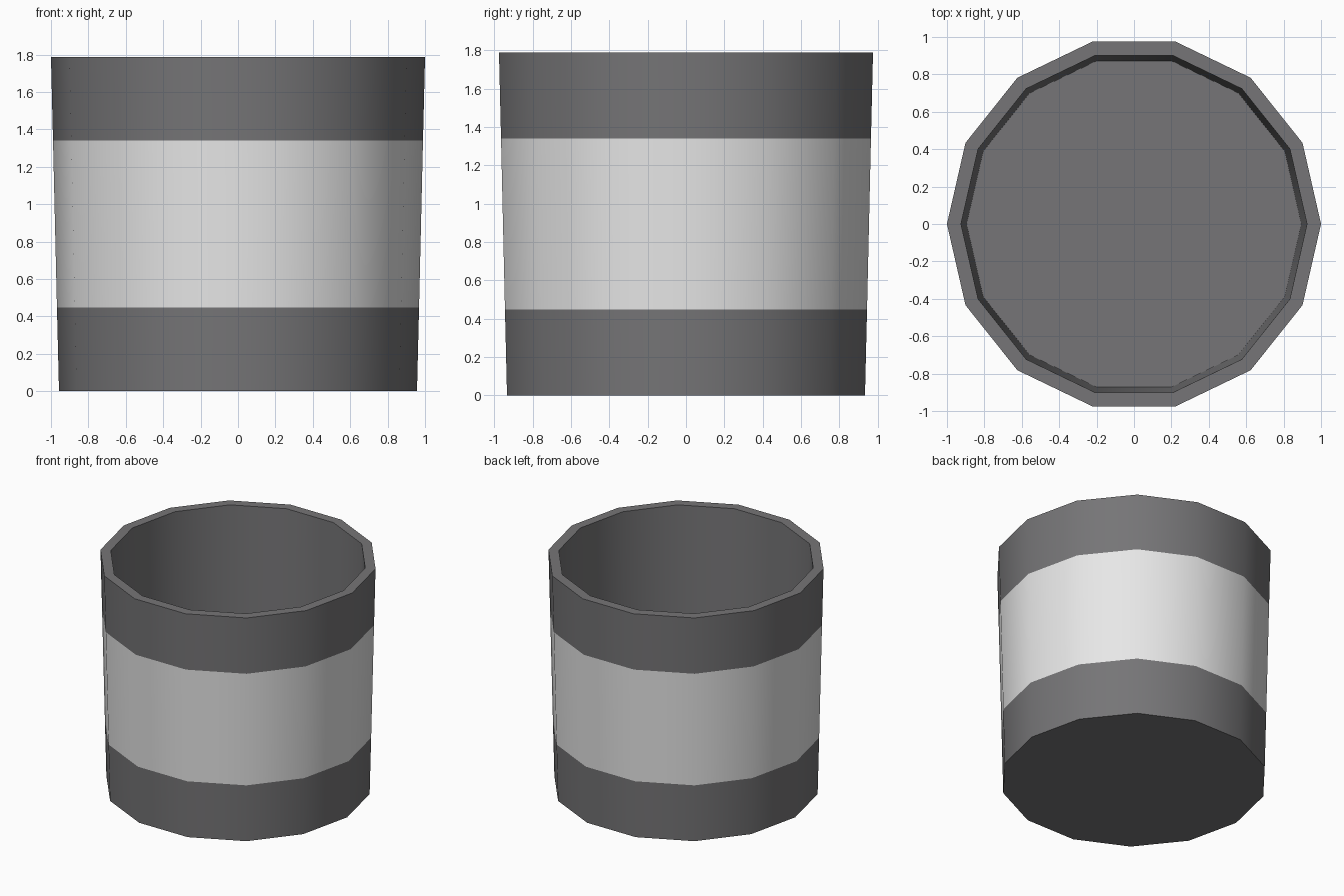
import bpy, bmesh, math

cube = bpy.data.objects.get("Cube")
if cube:
    bpy.data.objects.remove(cube, do_unlink=True)

SIDES = 14


def make_material(name, color):
    mat = bpy.data.materials.new(name)
    mat.use_nodes = True
    mat.diffuse_color = color
    mat.node_tree.nodes["Principled BSDF"].inputs["Base Color"].default_value = color
    return mat


dark = make_material("dark grey", (0.18, 0.178, 0.184, 1))
light = make_material("light grey", (0.8, 0.8, 0.8, 1))

# Lathe profile (radius, height): outer wall upward, rim, inner wall down to the floor
profile = [(0.957, 0), (0.968, 0.447), (0.989, 1.34), (1.0, 1.787),
           (0.925, 1.787), (0.895, 0.447)]
LIGHT_BAND = 1  # profile segment holding the pale stripe

bm = bmesh.new()
rings = []
for radius, height in profile:
    angles = [math.tau * i / SIDES for i in range(SIDES)]
    rings.append([bm.verts.new((radius * math.cos(a), radius * math.sin(a), height))
                  for a in angles])

# Walls
for seg in range(len(rings) - 1):
    low, high = rings[seg], rings[seg + 1]
    for i in range(SIDES):
        j = (i + 1) % SIDES
        face = bm.faces.new((low[i], low[j], high[j], high[i]))
        face.material_index = 1 if seg == LIGHT_BAND else 0

# Underside and inner floor
bm.faces.new(list(reversed(rings[0])))
bm.faces.new(rings[-1])
bmesh.ops.recalc_face_normals(bm, faces=bm.faces)

mesh = bpy.data.meshes.new("striped_cup")
bm.to_mesh(mesh)
bm.free()
mesh.materials.append(dark)
mesh.materials.append(light)

cup = bpy.data.objects.new("striped_cup", mesh)
bpy.context.collection.objects.link(cup)

# Soft walls with crisp rims
bpy.ops.object.select_all(action="DESELECT")
cup.select_set(True)
bpy.context.view_layer.objects.active = cup
bpy.ops.object.shade_smooth_by_angle(angle=math.radians(40))
